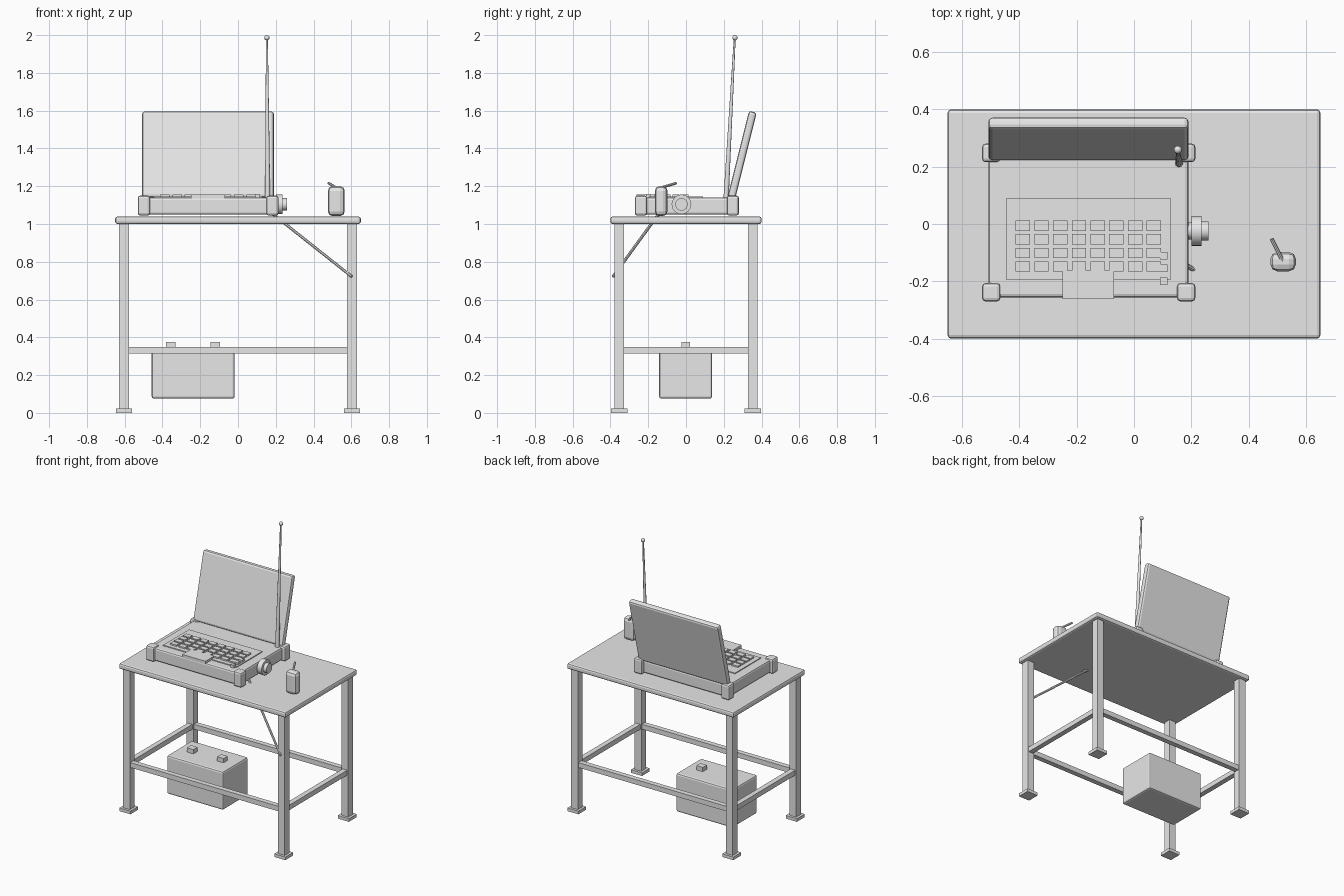
import bpy, math
from mathutils import Vector

cube = bpy.data.objects.get("Cube")
if cube:
    bpy.data.objects.remove(cube, do_unlink=True)

grey = bpy.data.materials.new("plain grey")
grey.use_nodes = True
colour = (0.8, 0.8, 0.8, 1)
grey.diffuse_color = colour
for node in grey.node_tree.nodes:
    if node.type == 'BSDF_PRINCIPLED':
        node.inputs["Base Color"].default_value = colour


def finish(name, bevel=0, segments=2):
    ob = bpy.context.object
    ob.name = name
    ob.data.materials.append(grey)
    bpy.ops.object.transform_apply(location=False, rotation=False, scale=True)
    if bevel:
        mod = ob.modifiers.new("rounded edges", 'BEVEL')
        mod.width = bevel
        mod.segments = segments
    return ob


def box(name, x, y, z, bevel=0, segments=2):
    """Box from (min, max) ranges on each axis."""
    bpy.ops.mesh.primitive_cube_add(
        size=1, location=[(a + b) / 2 for a, b in (x, y, z)])
    bpy.context.object.scale = [b - a for a, b in (x, y, z)]
    return finish(name, bevel, segments)


def rod(name, start, end, r1, r2=None, sides=12):
    """Round bar from start to end, tapering from r1 to r2."""
    a, b = Vector(start), Vector(end)
    bpy.ops.mesh.primitive_cone_add(
        vertices=sides, radius1=r1, radius2=r1 if r2 is None else r2,
        depth=(b - a).length, location=(a + b) / 2,
        rotation=(b - a).to_track_quat('Z', 'Y').to_euler())
    ob = finish(name)
    bpy.ops.object.shade_smooth_by_angle(angle=math.radians(40))
    return ob


def around(c, half):
    return (c - half, c + half)


# Table: top, legs, feet and rails
LEG_X, LEG_Y = 0.603, 0.353
box("table_top", (-0.65, 0.65), (-0.4, 0.4), (1.0, 1.04), 0.012)
for sx, side in ((-1, "right"), (1, "left")):
    for sy, end in ((-1, "front"), (1, "back")):
        cx, cy = sx * LEG_X, sy * LEG_Y
        box(f"{end}_{side}_leg", around(cx, 0.026), around(cy, 0.026), (0.02, 1.0))
        box(f"{end}_{side}_foot", around(cx, 0.043), around(cy, 0.043), (0, 0.022))
    box(f"{side}_rail", around(sx * LEG_X, 0.018), (-LEG_Y, LEG_Y), (0.315, 0.35))
for sy, end in ((-1, "front"), (1, "back")):
    box(f"{end}_rail", (-LEG_X, LEG_X), around(sy * LEG_Y, 0.018), (0.315, 0.35))

# Battery box under the table with two terminals
box("battery_box", (-0.457, -0.018), (-0.142, 0.138), (0.075, 0.345), 0.012)
for x in (-0.355, -0.12):
    box("battery_terminal", around(x, 0.025), around(-0.002, 0.023), (0.34, 0.375))

# Computer body with corner bumpers
box("computer_body", (-0.508, 0.19), (-0.257, 0.255), (1.05, 1.14), 0.012)
for x in (-0.498, 0.182):
    for y in (-0.238, 0.248):
        box("corner_bumper", around(x, 0.032), around(y, 0.032), (1.045, 1.15), 0.012)

# Keyboard plate, keys, touch plate and status buttons
box("keyboard_plate", (-0.445, 0.127), (-0.196, 0.09), (1.13, 1.146))
for row in range(4):
    for col in range(8):
        box("key", around(-0.388 + col * 0.0653, 0.025),
            around(-0.006 - row * 0.0475, 0.018), (1.14, 1.156))
box("touch_plate", (-0.25, -0.07), (-0.262, -0.163), (1.135, 1.157))
for y in (-0.11, -0.155, -0.2):
    box("status_button", around(0.104, 0.013), around(y, 0.013), (1.135, 1.16))

# Screen lid, leaning back about its hinge
lid = box("screen_lid", (-0.508, 0.19), (0.22, 0.262), (1.13, 1.6), 0.014)
tilt = math.radians(14)
lid.rotation_euler.x = -tilt
lid.location = (-0.159, 0.297, 1.366)

# Side dial
rod("dial_neck", (0.18, -0.024, 1.104), (0.205, -0.024, 1.104), 0.03, sides=24)
rod("dial_ring", (0.2, -0.024, 1.104), (0.236, -0.024, 1.104), 0.052, sides=24)
rod("dial_cap", (0.23, -0.024, 1.104), (0.26, -0.024, 1.104), 0.033, sides=24)

# Antenna with ball tip
rod("antenna", (0.157, 0.212, 1.13), (0.153, 0.258, 1.985), 0.014, 0.005)
bpy.ops.mesh.primitive_uv_sphere_add(segments=16, ring_count=10, radius=0.014,
                                     location=(0.153, 0.259, 1.986))
finish("antenna_tip")
bpy.ops.object.shade_smooth()

# Cable running from the computer down to the front leg
rod("cable", (0.18, -0.143, 1.056), (0.602, -0.386, 0.722), 0.008, sides=8)

# Small canister with a lever on top
box("canister", (0.476, 0.565), (-0.165, -0.098), (1.042, 1.2), 0.024)
rod("canister_lever", (0.52, -0.132, 1.193), (0.48, -0.052, 1.216), 0.007, sides=8)
